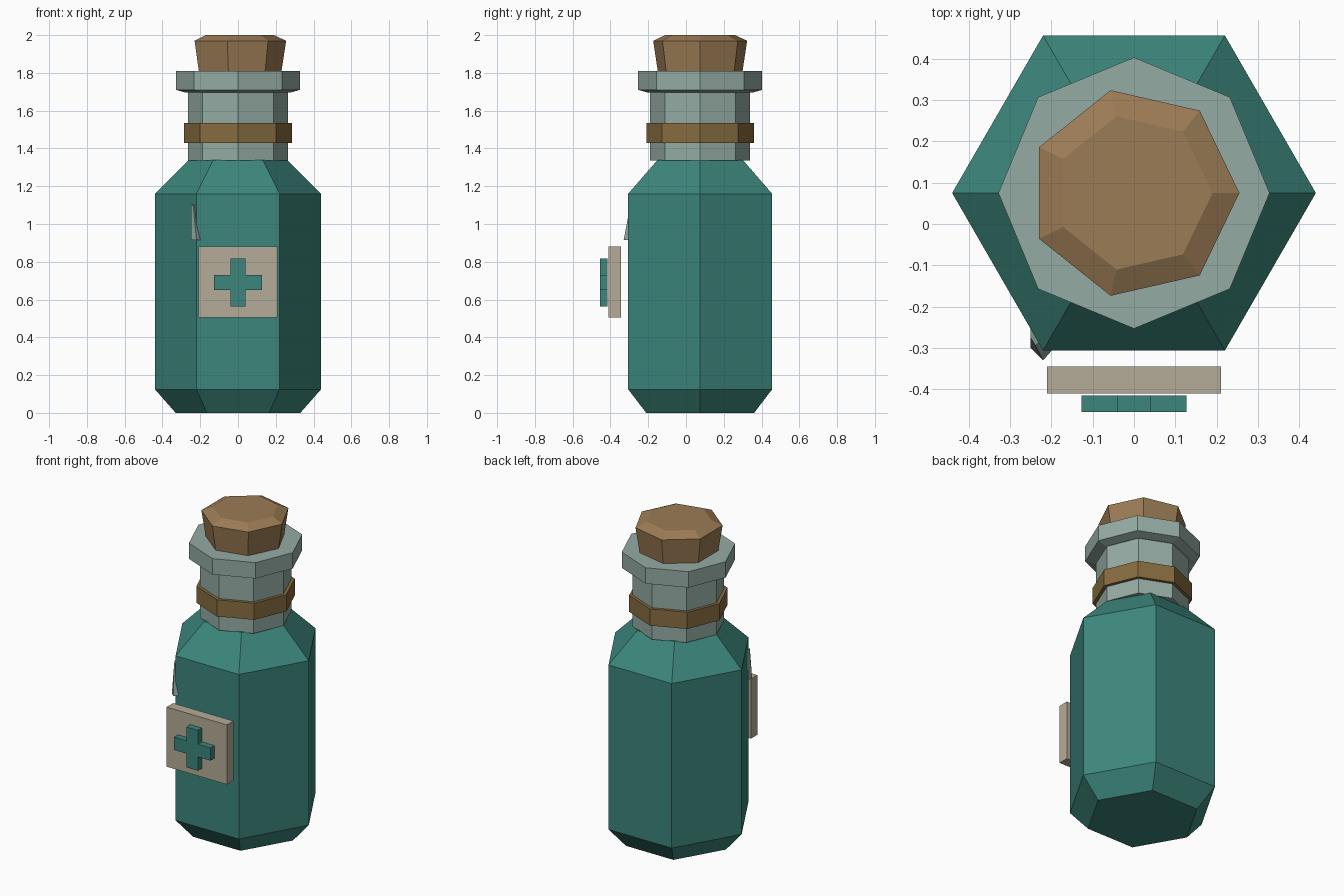
import bpy, bmesh, math

if "Cube" in bpy.data.objects:
    bpy.data.objects.remove(bpy.data.objects["Cube"])

CY = 0.075  # bottle axis in y


def material(name, rgb):
    m = bpy.data.materials.new(name)
    m.diffuse_color = (*rgb, 1)
    m.use_nodes = True
    m.node_tree.nodes["Principled BSDF"].inputs["Base Color"].default_value = m.diffuse_color
    return m


TEAL = material("teal_glass", (0.045, 0.24, 0.20))
GLASS = material("pale_glass", (0.30, 0.41, 0.37))
CORK = material("cork_brown", (0.33, 0.20, 0.09))
BAND = material("band_brown", (0.24, 0.15, 0.05))
PAPER = material("paper", (0.46, 0.41, 0.31))


def finish(name, bm, mat):
    bmesh.ops.recalc_face_normals(bm, faces=bm.faces)
    me = bpy.data.meshes.new(name)
    bm.to_mesh(me)
    bm.free()
    me.materials.append(mat)
    ob = bpy.data.objects.new(name, me)
    bpy.context.collection.objects.link(ob)
    return ob


def loft(name, rings, mat):
    """Closed solid through rings that share a point count."""
    bm = bmesh.new()
    loops = [[bm.verts.new(p) for p in ring] for ring in rings]
    n = len(loops[0])
    for a, b in zip(loops, loops[1:]):
        for i in range(n):
            j = (i + 1) % n
            bm.faces.new((a[i], a[j], b[j], b[i]))
    bm.faces.new(loops[0][::-1])
    bm.faces.new(loops[-1])
    return finish(name, bm, mat)


def turned(name, sides, profile, mat):
    """Faceted turned part from (radius, z) pairs."""
    angles = [2 * math.pi * i / sides for i in range(sides)]
    return loft(name, [[(r * math.cos(t), CY + r * math.sin(t), z) for t in angles]
                       for r, z in profile], mat)


def plate(name, outline, y0, y1, mat):
    """Flat (x, z) outline with thickness in y."""
    return loft(name, [[(x, y, z) for x, z in outline] for y in (y0, y1)], mat)


# Bottle body, neck, lip, band and cork
turned("body", 6, [(0.33, 0), (0.44, 0.125), (0.44, 1.16), (0.26, 1.34)], TEAL)
turned("neck", 8, [(0.265, 1.335), (0.265, 1.72)], GLASS)
turned("lip", 8, [(0.275, 1.695), (0.328, 1.71), (0.328, 1.81)], GLASS)
turned("neck_band", 8, [(0.285, 1.43), (0.285, 1.535)], BAND)
turned("cork", 7, [(0.218, 1.73), (0.255, 1.97), (0.19, 2.0)], CORK)

# Label on the front
plate("label", [(-0.21, 0.505), (0.21, 0.505), (0.21, 0.88), (-0.21, 0.88)],
      -0.41, -0.345, PAPER)

# Raised cross
a, b, zc = 0.04, 0.127, 0.69
quarter = [(b, -a), (b, a), (a, a)]
cross = []
for k in range(4):
    c, s = round(math.cos(k * math.pi / 2)), round(math.sin(k * math.pi / 2))
    cross += [(x * c - z * s, zc + x * s + z * c) for x, z in quarter]
plate("cross", cross, -0.455, -0.415, TEAL)

# Thin glint shard on the front left edge
loft("glint", [[(-0.25, -0.26, 0.915), (-0.25, -0.30, 0.915),
                (-0.22, -0.33, 0.915), (-0.198, -0.305, 0.915)],
               [(-0.25, -0.25, 1.11), (-0.25, -0.275, 1.11),
                (-0.238, -0.295, 1.10), (-0.225, -0.28, 1.10)]], GLASS)
